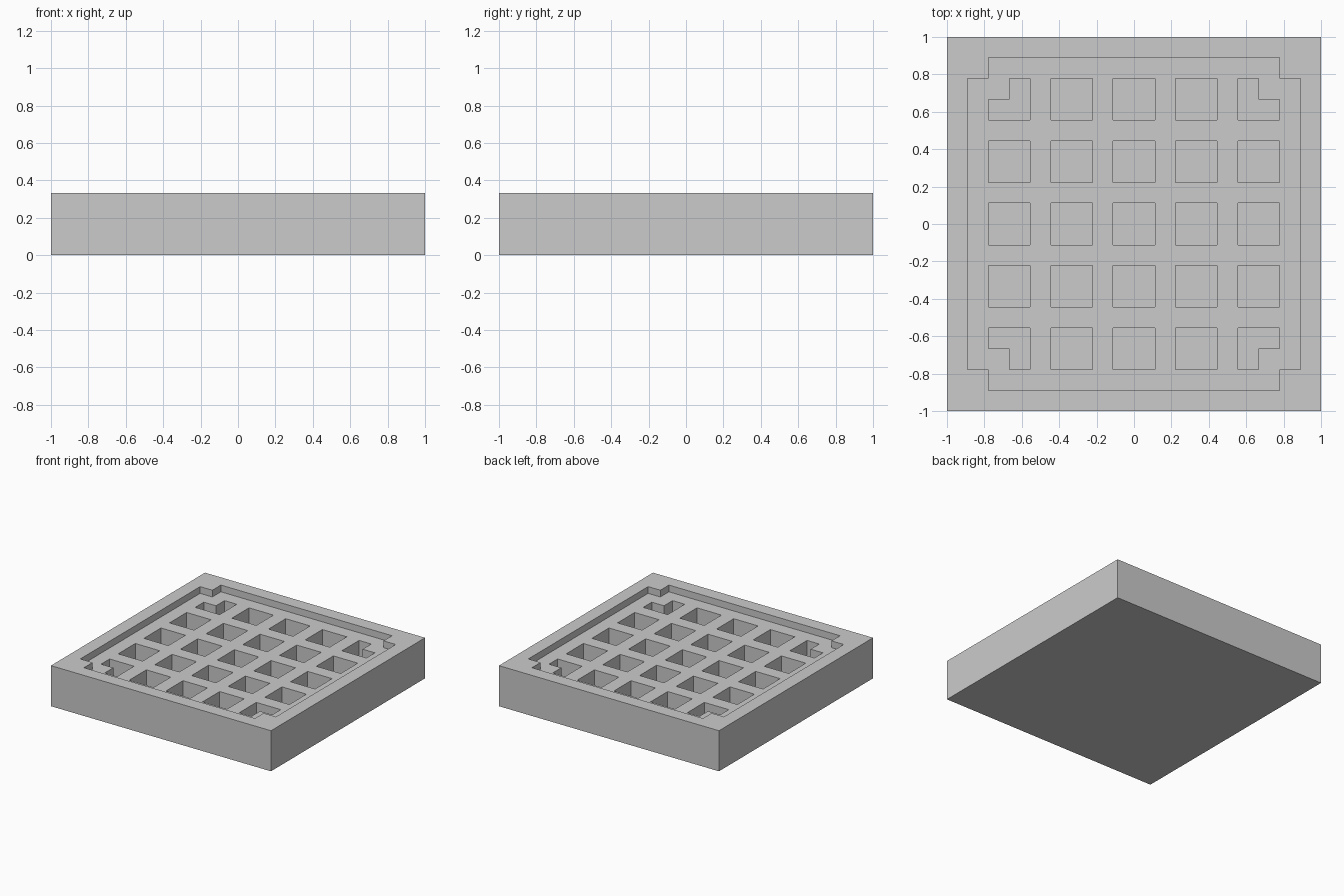
import bpy, bmesh

if "Cube" in bpy.data.objects:
    bpy.data.objects.remove(bpy.data.objects["Cube"])

U = 1 / 9                      # one grid cell
TOP, RECESS, PIT = 3 * U, 2.5 * U, 1 * U


def add_prism(bm, outline, z0, z1):
    """Extrude a closed outline (in cells, counter-clockwise) from z0 to z1."""
    low = [bm.verts.new((x * U, y * U, z0)) for x, y in outline]
    high = [bm.verts.new((x * U, y * U, z1)) for x, y in outline]
    bm.faces.new(low[::-1])
    bm.faces.new(high)
    n = len(outline)
    for i in range(n):
        j = (i + 1) % n
        bm.faces.new((low[i], low[j], high[j], high[i]))


def make_object(name, prisms):
    bm = bmesh.new()
    for outline, z0, z1 in prisms:
        add_prism(bm, outline, z0, z1)
    bmesh.ops.recalc_face_normals(bm, faces=bm.faces[:])
    mesh = bpy.data.meshes.new(name)
    bm.to_mesh(mesh)
    bm.free()
    obj = bpy.data.objects.new(name, mesh)
    bpy.context.collection.objects.link(obj)
    return obj


def cut(target, cutter):
    mod = target.modifiers.new(cutter.name, 'BOOLEAN')
    mod.operation = 'DIFFERENCE'
    mod.solver = 'EXACT'
    mod.object = cutter
    cutter.hide_render = True
    bpy.context.view_layer.objects.active = target
    bpy.ops.object.modifier_apply(modifier=mod.name)
    bpy.data.objects.remove(cutter)


# Solid slab
slab = make_object("waffle_slab", [([(-9, -9), (9, -9), (9, 9), (-9, 9)], 0, TOP)])

# Shallow recess with stepped corners
recess = [(-7, -8), (7, -8), (7, -7), (8, -7), (8, 7), (7, 7),
          (7, 8), (-7, 8), (-7, 7), (-8, 7), (-8, -7), (-7, -7)]
cut(slab, make_object("recess_cutter", [(recess, RECESS, TOP + U)]))

# Five by five deep pits; the corner pits are L-shaped
pits = []
for cx in range(-6, 7, 3):
    for cy in range(-6, 7, 3):
        if abs(cx) == 6 and abs(cy) == 6:
            sx, sy = cx // 6, cy // 6
            local = [(-1, -1), (1, -1), (1, 0), (0, 0), (0, 1), (-1, 1)]
        else:
            sx = sy = 1
            local = [(-1, -1), (1, -1), (1, 1), (-1, 1)]
        pits.append(([(cx + sx * x, cy + sy * y) for x, y in local], PIT, TOP + U))
cut(slab, make_object("pit_cutter", pits))
